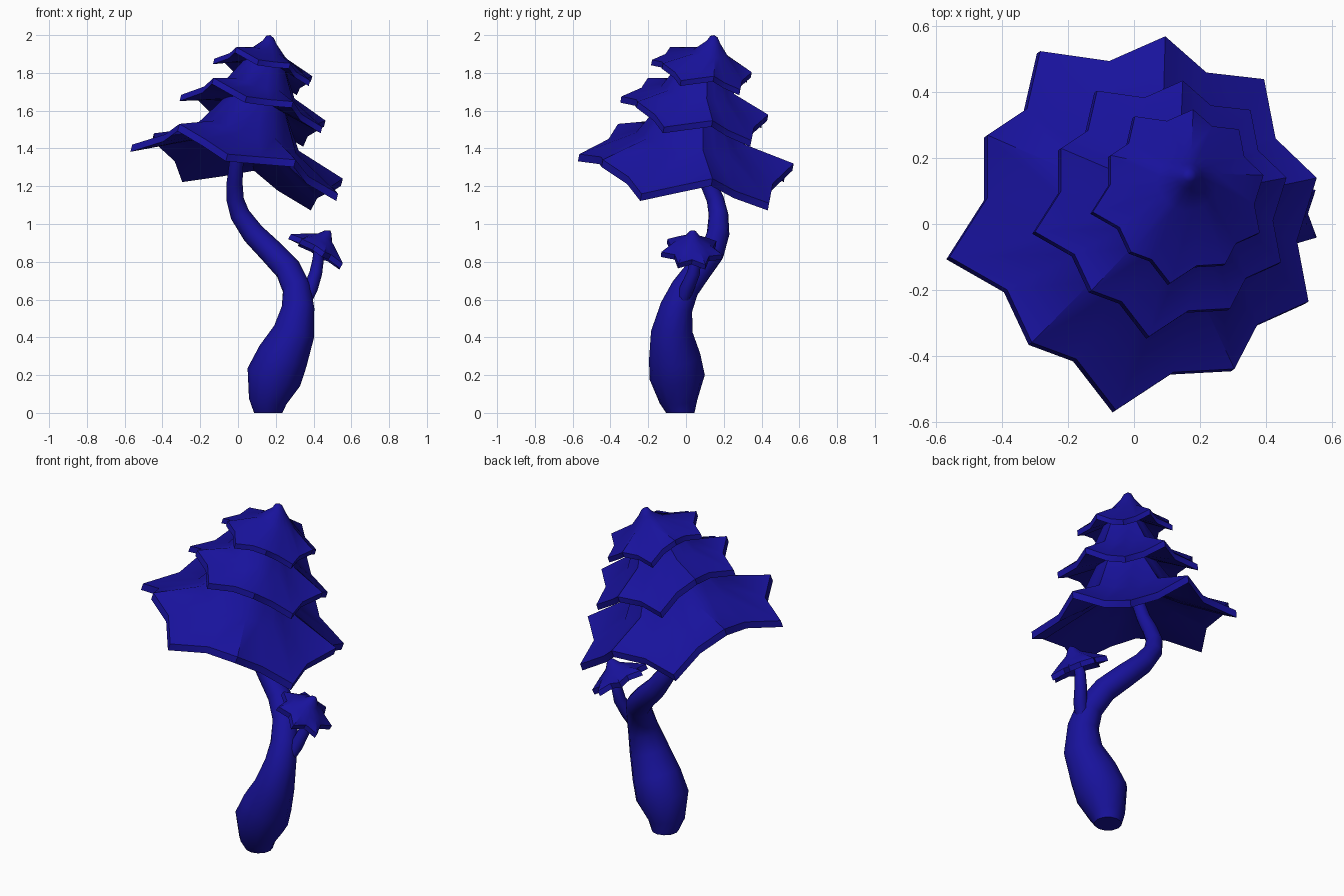
import bpy, bmesh, math
from mathutils import Vector

if "Cube" in bpy.data.objects:
    bpy.data.objects.remove(bpy.data.objects["Cube"])

mat = bpy.data.materials.new("indigo")
mat.diffuse_color = (0.009, 0.006, 0.33, 1)
mat.use_nodes = True
mat.node_tree.nodes["Principled BSDF"].inputs["Base Color"].default_value = mat.diffuse_color


def loft(name, rings, angle, cap_start=True, cap_end=True):
    """Skin a list of equally sized rings; a cap may be True or a pole point."""
    bm = bmesh.new()
    loops = [[bm.verts.new(p) for p in r] for r in rings]
    n = len(loops[0])
    for a, b in zip(loops, loops[1:]):
        for i in range(n):
            bm.faces.new((a[i], a[(i + 1) % n], b[(i + 1) % n], b[i]))
    for cap, loop in ((cap_start, loops[0]), (cap_end, loops[-1])):
        if cap is True:
            bm.faces.new(loop)
        else:
            pole = bm.verts.new(cap)
            for i in range(n):
                bm.faces.new((loop[i], loop[(i + 1) % n], pole))
    bmesh.ops.recalc_face_normals(bm, faces=bm.faces)
    me = bpy.data.meshes.new(name)
    bm.to_mesh(me)
    bm.free()
    me.materials.append(mat)
    ob = bpy.data.objects.new(name, me)
    bpy.context.collection.objects.link(ob)
    bpy.ops.object.select_all(action='DESELECT')
    ob.select_set(True)
    bpy.context.view_layer.objects.active = ob
    bpy.ops.object.shade_smooth_by_angle(angle=math.radians(angle))
    return ob


def stalk(name, path, sides):
    """Tube along (x, y, z, radius) points, first ring kept level."""
    pts = [Vector(p[:3]) for p in path]
    rings = []
    for i, p in enumerate(pts):
        t = (pts[min(i + 1, len(pts) - 1)] - pts[max(i - 1, 0)]).normalized()
        if i == 0:
            t = Vector((0, 0, 1))
        u = Vector((0, 1, 0)).cross(t).normalized()
        v = t.cross(u)
        rings.append([p + path[i][3] * (u * math.cos(a) + v * math.sin(a))
                      for a in (2 * math.pi * k / sides for k in range(sides))])
    return loft(name, rings, 50)


# Trunk and side branch
stalk("trunk", [(.16, -.03, 0, .075), (.157, -.04, .06, .1), (.19, -.047, .19, .147),
                (.238, -.06, .30, .136), (.297, -.075, .43, .11), (.318, -.05, .56, .086),
                (.31, -.005, .66, .075), (.265, .07, .76, .07), (.18, .138, .85, .066),
                (.08, .17, .95, .06), (.01, .172, 1.05, .052), (-.015, .155, 1.13, .046),
                (-.018, .115, 1.22, .042), (-.01, .07, 1.31, .038), (.01, .03, 1.45, .036)], 12)
stalk("branch", [(.35, -.02, .58, .036), (.385, .005, .66, .038), (.412, .04, .74, .034),
                 (.424, .05, .81, .03), (.43, .03, .90, .024)], 8)

# Jagged rim of the lowest tier: tips (x, y, z) and the notches (x, y) between them
tips = [(-.56, -.10, 1.42), (-.445, .27, 1.48), (-.285, .525, 1.26), (.095, .57, 1.32),
        (.395, .44, 1.11), (.555, .14, 1.24), (.53, -.235, 1.16), (.305, -.44, 1.34),
        (-.055, -.565, 1.37), (-.31, -.36, 1.53)]
notches = [(-.445, .08), (-.325, .35), (-.075, .495), (.22, .46), (.43, .26),
           (.495, -.05), (.375, -.305), (.12, -.45), (-.175, -.41), (-.385, -.20)]
C = [Vector((.01, 0, 1.32)), Vector((.09, .045, 1.61)), Vector((.14, .083, 1.825))]
axis = Vector((.25, .18, .95)).normalized()
rim = []
for i, (tip, nx) in enumerate(zip(tips, notches)):
    zn = (tip[2] + tips[(i + 1) % 10][2]) / 2
    rim += [Vector(tip) - C[0], Vector((*nx, zn)) - C[0]]


def ring(centre, scale, rounding=0, lean=0):
    """Scaled copy of the rim, blended toward a tilted circle."""
    out = []
    for p in rim:
        q = p.to_2d().normalized() * .5
        q = Vector((q.x, q.y, -.27 * q.x - .2 * q.y))
        p = p.lerp(q, rounding)
        out.append(centre + Vector((p.x, p.y, p.z - lean * p.y)) * scale)
    return out


# Main cap: three stacked tiers, each a scaled copy of the rim
rings = [ring(Vector((.169, .148, 1.99)), .04, 1), ring(Vector((.168, .145, 1.96)), .075, 1),
         ring(Vector((.161, .13, 1.905)), .18, .8)]
for k, s in ((2, .465), (1, .685), (0, 1.0)):
    lip = .022 + .018 * s
    lean = .08 if k else 0
    rings += [ring(C[k], s, 0, lean), ring(C[k] - axis * lip, s, 0, lean)]
    if k:
        rings += [ring(C[k] + axis * .01, s * .48, .7),
                  ring(C[k - 1].lerp(C[k], .43), s * .77, .35)]
    else:
        rings += [ring(C[0] + axis * .06, .55, .4), ring(C[0] + axis * .15, .2, .8)]
loft("main_cap", rings, 45, Vector((.17, .15, 2.0)), C[0] + axis * .18)

# Small cap on the branch: a drooping seven-point star tilted to +x
sc = Vector((.435, .032, .882))
n = Vector((.5, .05, .86)).normalized()
u = Vector((0, 1, 0)).cross(n).normalized()
v = n.cross(u)


def star(r_tip, r_notch, h, droop=0):
    out = []
    for k in range(14):
        a = math.pi + math.pi * k / 7
        r = r_notch if k % 2 else r_tip
        out.append(sc + u * r * math.cos(a) + v * r * math.sin(a)
                   + n * (h - (0 if k % 2 else droop)))
    return out


loft("small_cap", [star(.02, .02, .086), star(.045, .042, .052), star(.1, .088, .02),
                   star(.166, .116, -.014, .008), star(.166, .116, -.044, .008),
                   star(.08, .07, -.005)], 45,
     sc + n * .1 + u * .004, sc + n * .01)
